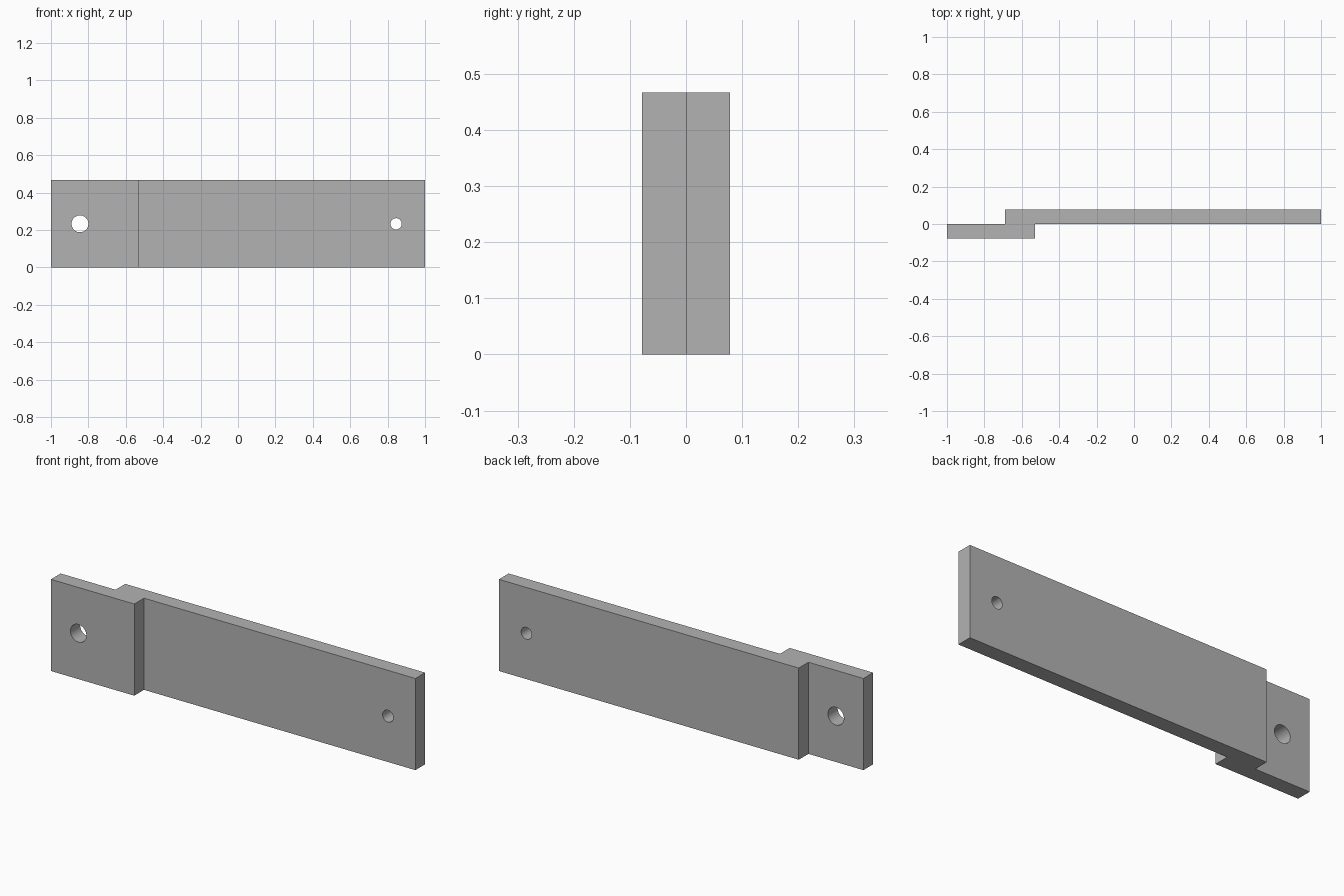
import bpy
import bmesh
from math import radians

cube = bpy.data.objects.get("Cube")
if cube:
    bpy.data.objects.remove(cube, do_unlink=True)

HEIGHT = 0.467
HALF = 0.078      # thickness of each leaf
LAP_START, LAP_END = -0.69, -0.53

grey = bpy.data.materials.new("plain grey")
grey.use_nodes = True
colour = (0.45, 0.45, 0.45, 1)
grey.diffuse_color = colour
grey.node_tree.nodes["Principled BSDF"].inputs["Base Color"].default_value = colour


def extrude_profile(name, points, height):
    """Upright solid from a plan outline."""
    bm = bmesh.new()
    face = bm.faces.new([bm.verts.new((x, y, 0)) for x, y in points])
    top = bmesh.ops.extrude_face_region(bm, geom=[face])["geom"]
    verts = [v for v in top if isinstance(v, bmesh.types.BMVert)]
    bmesh.ops.translate(bm, verts=verts, vec=(0, 0, height))
    bmesh.ops.recalc_face_normals(bm, faces=bm.faces)
    mesh = bpy.data.meshes.new(name)
    bm.to_mesh(mesh)
    bm.free()
    obj = bpy.data.objects.new(name, mesh)
    bpy.context.collection.objects.link(obj)
    mesh.materials.append(grey)
    return obj


def drill(obj, x, radius):
    """Bore a round hole from front to back at mid height."""
    bpy.ops.mesh.primitive_cylinder_add(
        vertices=48, radius=radius, depth=1,
        location=(x, 0, HEIGHT / 2), rotation=(radians(90), 0, 0))
    cutter = bpy.context.object
    cutter.name = "hole_cutter"
    cutter.hide_render = True
    cutter.data.materials.append(grey)
    mod = obj.modifiers.new("hole", "BOOLEAN")
    mod.operation = "DIFFERENCE"
    mod.solver = "EXACT"
    mod.object = cutter
    bpy.context.view_layer.objects.active = obj
    bpy.ops.object.modifier_apply(modifier=mod.name)
    bpy.data.objects.remove(cutter, do_unlink=True)


# Stepped bar: short front leaf overlapping a long back leaf
bar = extrude_profile("stepped_bar", [
    (-1, -HALF), (LAP_END, -HALF), (LAP_END, 0), (1, 0),
    (1, HALF), (LAP_START, HALF), (LAP_START, 0), (-1, 0)], HEIGHT)

# Large hole in the short leaf, small hole at the far end
drill(bar, -0.845, 0.045)
drill(bar, 0.845, 0.03)

bpy.ops.object.select_all(action="DESELECT")
bar.select_set(True)
bpy.context.view_layer.objects.active = bar
bpy.ops.object.shade_smooth_by_angle(angle=radians(30))
